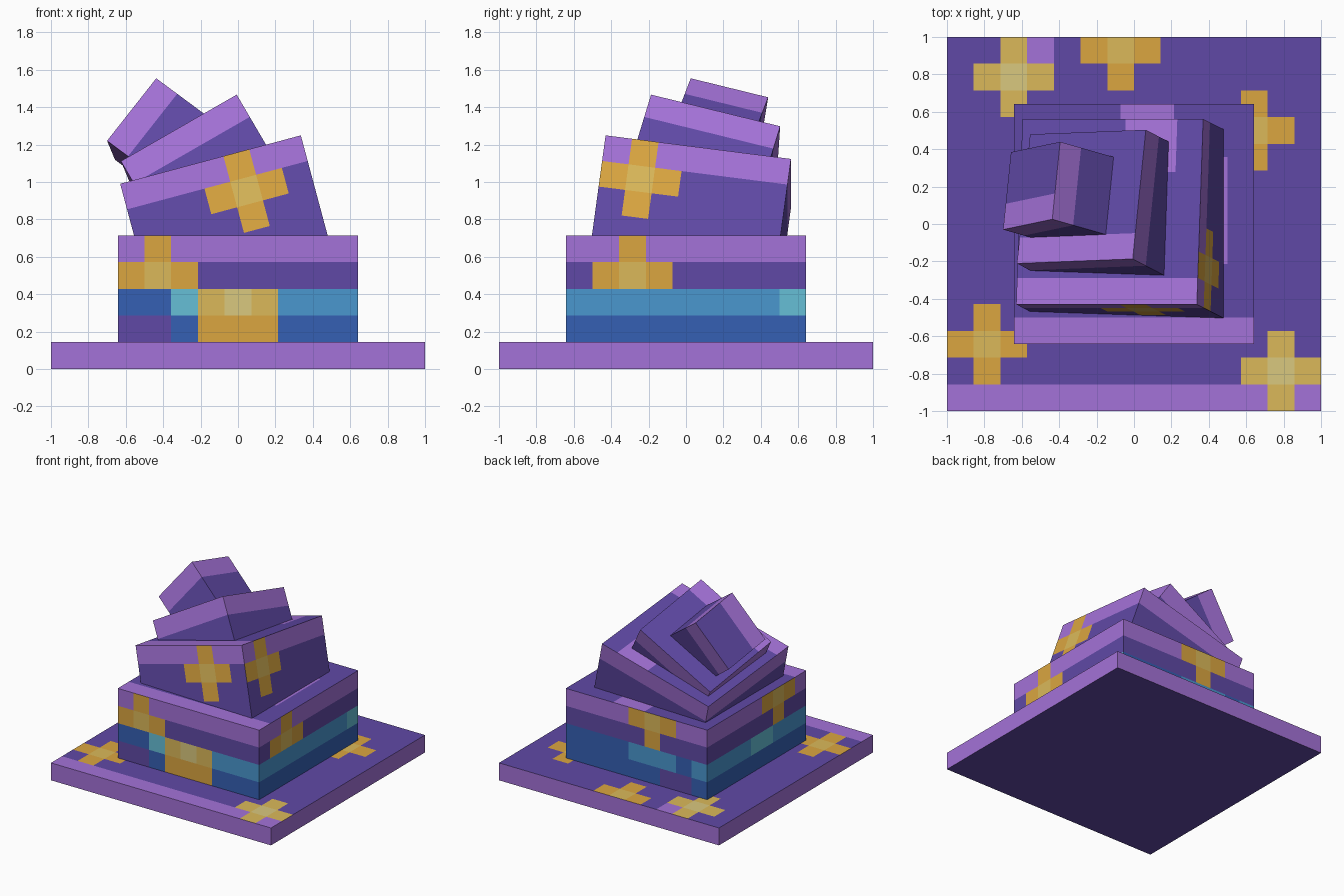
import bpy
import bmesh
from math import radians
from mathutils import Matrix, Vector

if "Cube" in bpy.data.objects:
    bpy.data.objects.remove(bpy.data.objects["Cube"], do_unlink=True)

P = 1 / 7  # edge of one square cell

COLOURS = {
    "light purple": "a472d8",
    "dark purple": "6049a6",
    "gold": "dba640",
    "pale gold": "dbb95a",
    "cream": "dac87e",
    "light blue": "4a97cf",
    "deep blue": "3560b4",
    "teal": "66bfd6",
}
NAMES = list(COLOURS)


def linear(c):
    return c / 12.92 if c <= 0.04045 else ((c + 0.055) / 1.055) ** 2.4


def make_material(name, code):
    rgb = [linear(b / 255) for b in bytes.fromhex(code)] + [1.0]
    mat = bpy.data.materials.new(name)
    mat.use_nodes = True
    mat.diffuse_color = rgb
    mat.node_tree.nodes["Principled BSDF"].inputs["Base Color"].default_value = rgb
    return mat


MATERIALS = [make_material(n, c) for n, c in COLOURS.items()]


def patch(colour, i, j, wide=1, high=1):
    """Rectangle of cells in one colour."""
    return {(i + a, j + b): colour for a in range(wide) for b in range(high)}


def cross(i, j, arm="gold", heart="pale gold"):
    """Plus shape around a centre cell."""
    return {**patch(arm, i - 1, j, wide=3), **patch(arm, i, j - 1, high=3), (i, j): heart}


def merge(*parts):
    return {k: v for part in parts for k, v in part.items()}


def block(name, corner, turn, size, paint):
    """Box of cells; the local origin is its top front corner on the -x side.
    Sides count cells from the top edge, the top counts from the front."""
    w, d, h = size
    x, y, z = Vector((1, 0, 0)), Vector((0, 1, 0)), Vector((0, 0, 1))
    sides = {
        "front": (Vector(), x, -z, w, h),
        "right": (x * w, y, -z, d, h),
        "back": (x * w + y * d, -x, -z, w, h),
        "left": (y * d, -y, -z, d, h),
        "top": (Vector(), x, y, w, d),
        "bottom": (-z * h, x, y, w, d),
    }
    bm = bmesh.new()
    for side, (start, across, step, cols, rows) in sides.items():
        cells = paint.get(side, {})
        for i in range(cols):
            for j in range(rows):
                quad = [start + across * a + step * b
                        for a, b in ((i, j), (i + 1, j), (i + 1, j + 1), (i, j + 1))]
                face = bm.faces.new([bm.verts.new(q * P) for q in quad])
                plain = "light purple" if j == 0 and side != "bottom" else "dark purple"
                face.material_index = NAMES.index(cells.get((i, j), plain))
    bmesh.ops.remove_doubles(bm, verts=bm.verts, dist=P / 100)
    bmesh.ops.recalc_face_normals(bm, faces=bm.faces)
    mesh = bpy.data.meshes.new(name)
    bm.to_mesh(mesh)
    bm.free()
    for mat in MATERIALS:
        mesh.materials.append(mat)
    obj = bpy.data.objects.new(name, mesh)
    obj.matrix_world = Matrix.Translation(corner) @ turn.to_4x4()
    bpy.context.collection.objects.link(obj)


# Each leaning block adds a further tilt to the one below
level = Matrix.Identity(3)
lean = Matrix.Rotation(radians(-15), 3, "Y") @ Matrix.Rotation(radians(-7.5), 3, "X")
steep = lean @ lean @ Matrix.Rotation(radians(-22.5), 3, "Y")

# Base slab with scattered crosses
block("base_slab", (-1, -1, P), level, (14, 14, 1), {
    "top": merge(
        cross(2, 12, "pale gold", "cream"),
        cross(12, 1, "pale gold", "cream"),
        cross(6, 13), cross(11, 10), cross(1, 2),
        patch("light purple", 3, 13)),
})

# Lower block with two blue bands
bands = merge(patch("light blue", 0, 2, wide=9), patch("deep blue", 0, 3, wide=9))
block("lower_block", (-4.5 * P, -4.5 * P, 5 * P), level, (9, 9, 4), {
    "front": merge(
        bands, cross(1, 1),
        patch("deep blue", 0, 2, wide=2),
        patch("dark purple", 0, 3, wide=2),
        patch("teal", 2, 2),
        patch("gold", 3, 3, wide=3),
        patch("pale gold", 3, 2, wide=3),
        patch("cream", 4, 2)),
    "right": merge(
        bands, patch("gold", 1, 1, wide=3), patch("gold", 2, 0),
        patch("pale gold", 2, 1), patch("teal", 8, 2)),
    "back": merge(
        bands, cross(5, 0),
        patch("deep blue", 0, 2, wide=4), patch("deep blue", 7, 2),
        patch("dark purple", 6, 3, wide=2)),
    "left": merge(bands, cross(6, 0), patch("teal", 4, 2, wide=2)),
    "top": merge(
        patch("light purple", 4, 8, wide=2),
        patch("light purple", 7, 3, high=4)),
})

# Three leaning blocks stacked on top
block("leaning_block", (-0.63, -0.43, 0.99), lean, (7, 7, 4), {
    "front": cross(4, 1),
    "right": cross(1, 1),
    "top": merge(
        patch("light purple", 4, 6, wide=2),
        patch("light purple", 5, 5)),
})
block("upper_block", (-0.626, -0.211, 1.111), lean @ lean, (5, 5, 3), {})
block("top_block", (-0.70, -0.03, 1.22), steep, (3, 3, 3), {})
